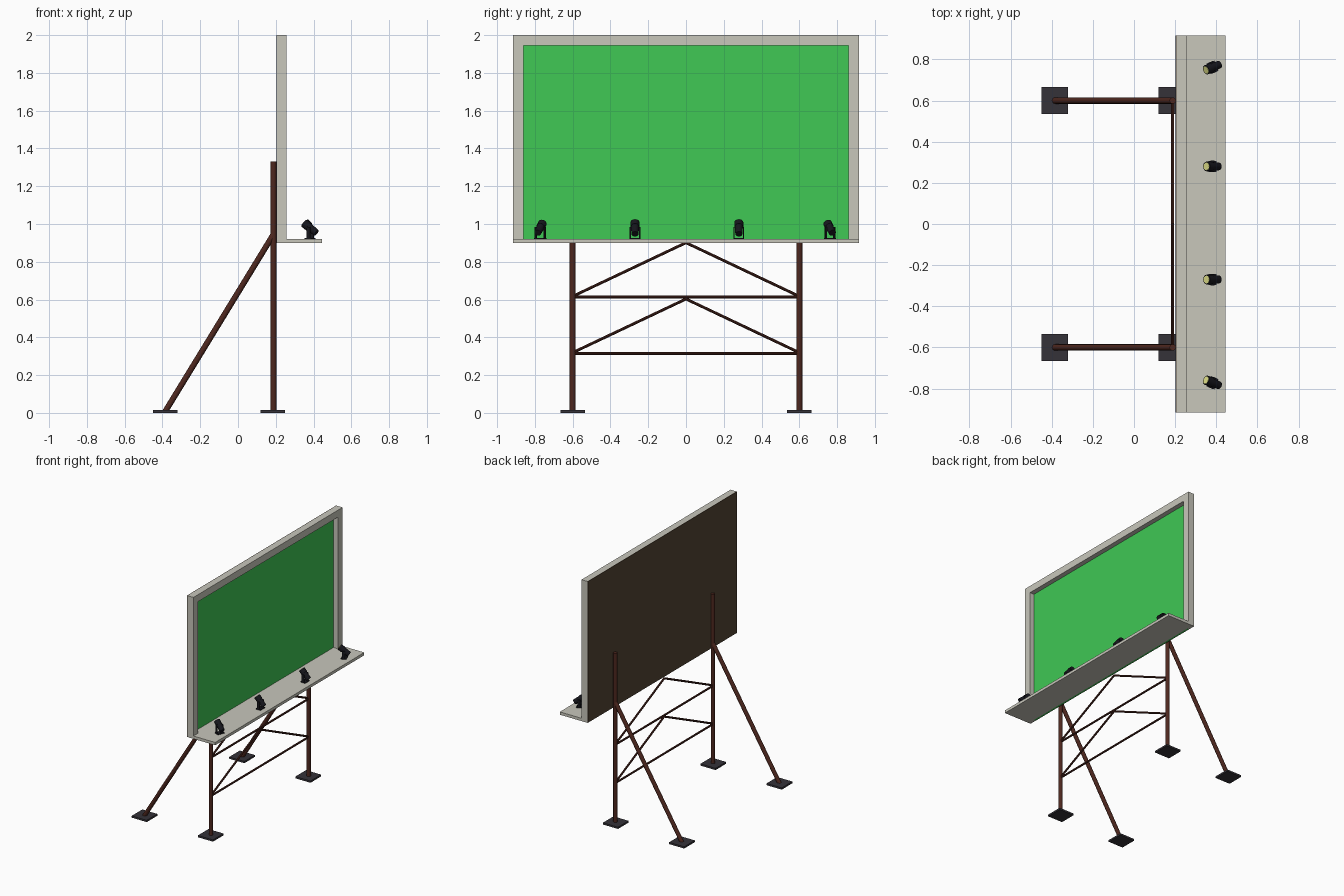
import bpy, bmesh, math
from mathutils import Vector, Matrix

if "Cube" in bpy.data.objects:
    bpy.data.objects.remove(bpy.data.objects["Cube"])


def material(name, rgb):
    m = bpy.data.materials.new(name)
    m.diffuse_color = (*rgb, 1)
    m.use_nodes = True
    m.node_tree.nodes["Principled BSDF"].inputs["Base Color"].default_value = m.diffuse_color
    return m


CREAM = material("cream_paint", (0.58, 0.57, 0.50))
GREEN = material("green_screen", (0.05, 0.58, 0.09))
BROWN = material("brown_back", (0.09, 0.06, 0.035))
RUST = material("rusty_steel", (0.075, 0.02, 0.013))
DARK = material("dark_plate", (0.035, 0.032, 0.04))
BLACK = material("black_metal", (0.008, 0.008, 0.012))
YELLOW = material("lamp_glass", (0.75, 0.75, 0.25))


def finish(name, bm, mat, smooth=False):
    bmesh.ops.recalc_face_normals(bm, faces=bm.faces)
    me = bpy.data.meshes.new(name)
    bm.to_mesh(me)
    bm.free()
    me.materials.append(mat)
    ob = bpy.data.objects.new(name, me)
    bpy.context.collection.objects.link(ob)
    if smooth:
        bpy.ops.object.select_all(action='DESELECT')
        ob.select_set(True)
        bpy.context.view_layer.objects.active = ob
        bpy.ops.object.shade_smooth_by_angle(angle=math.radians(40))
    return ob


def box(name, lo, hi, mat, xf=Matrix()):
    lo, hi = Vector(lo), Vector(hi)
    bm = bmesh.new()
    bmesh.ops.create_cube(bm, size=1, matrix=xf @ Matrix.Translation((lo + hi) / 2)
                          @ Matrix.Diagonal((*(hi - lo), 1)))
    return finish(name, bm, mat)


def rod(name, a, b, r, mat, r2=None, sides=12, xf=Matrix()):
    a, b = Vector(a), Vector(b)
    d = b - a
    bm = bmesh.new()
    m = xf @ Matrix.Translation((a + b) / 2) @ d.to_track_quat('Z', 'Y').to_matrix().to_4x4()
    bmesh.ops.create_cone(bm, cap_ends=True, segments=sides, radius1=r,
                          radius2=r if r2 is None else r2, depth=d.length, matrix=m)
    return finish(name, bm, mat, True)


# Board: open-bottomed frame, green face and brown back
X0, X1 = 0.207, 0.258
outline = [(-0.917, 0.9), (-0.917, 2), (0.917, 2), (0.917, 0.9),
           (0.86, 0.9), (0.86, 1.945), (-0.86, 1.945), (-0.86, 0.9)]
bm = bmesh.new()
face = bm.faces.new([bm.verts.new((X0, y, z)) for y, z in outline])
ext = bmesh.ops.extrude_face_region(bm, geom=[face])
bmesh.ops.translate(bm, vec=(X1 - X0, 0, 0),
                    verts=[v for v in ext["geom"] if isinstance(v, bmesh.types.BMVert)])
finish("board_frame", bm, CREAM)
box("green_panel", (X0, -0.86, 0.9), (0.22, 0.86, 1.945), GREEN)
box("back_panel", (0.203, -0.917, 0.9), (X0, 0.917, 2), BROWN)
box("lamp_shelf", (0.22, -0.917, 0.899), (0.445, 0.917, 0.921), CREAM)

# Posts, rear props and foot plates on each side
PX, FX = 0.188, -0.385
for side, s in (("left", -1), ("right", 1)):
    y = 0.6 * s
    rod(f"{side}_post", (PX, y, 0.005), (PX, y, 1.33), 0.0155, RUST)
    rod(f"{side}_prop", (FX, y, 0.008), (PX, y, 0.945), 0.0155, RUST)
    for tag, x in (("post", PX - 0.003), ("prop", FX)):
        box(f"{side}_{tag}_foot", (x - 0.065, y - 0.065, 0), (x + 0.065, y + 0.065, 0.014), DARK)
    # Chevron braces
    for i, z in enumerate((0.315, 0.613)):
        rod(f"{side}_chevron_{i}", (PX, y, z + 0.004), (PX, 0, z + 0.288), 0.0075, RUST, sides=8)
for i, z in enumerate((0.315, 0.613)):
    rod(f"cross_bar_{i}", (PX, -0.6, z), (PX, 0.6, z), 0.0075, RUST, sides=8)

# Spotlights on yokes, the outer pair turned inwards
for i, (y, yaw, pitch) in enumerate(((-0.772, -22, 36), (-0.27, 0, 46),
                                     (0.28, 0, 46), (0.762, 22, 36))):
    base = Matrix.Translation((0.382, y, 0.92)) @ Matrix.Rotation(math.radians(yaw), 4, 'Z')
    box(f"lamp_{i}_yoke_base", (-0.02, -0.027, 0), (0.02, 0.027, 0.007), BLACK, base)
    for s in (-1, 1):
        box(f"lamp_{i}_yoke_arm_{s}", (-0.01, s * 0.025 - 0.003, 0),
            (0.01, s * 0.025 + 0.003, 0.064), BLACK, base)
    head = base @ Matrix.Translation((0, 0, 0.059)) @ Matrix.Rotation(math.radians(pitch), 4, 'Y')
    rod(f"lamp_{i}_body", (0.044, 0, 0), (-0.01, 0, 0), 0.019, BLACK, 0.021, 16, head)
    rod(f"lamp_{i}_hood", (-0.01, 0, 0), (-0.042, 0, 0), 0.0235, BLACK, None, 16, head)
    rod(f"lamp_{i}_glass", (-0.04, 0, 0), (-0.0435, 0, 0), 0.019, YELLOW, None, 16, head)
